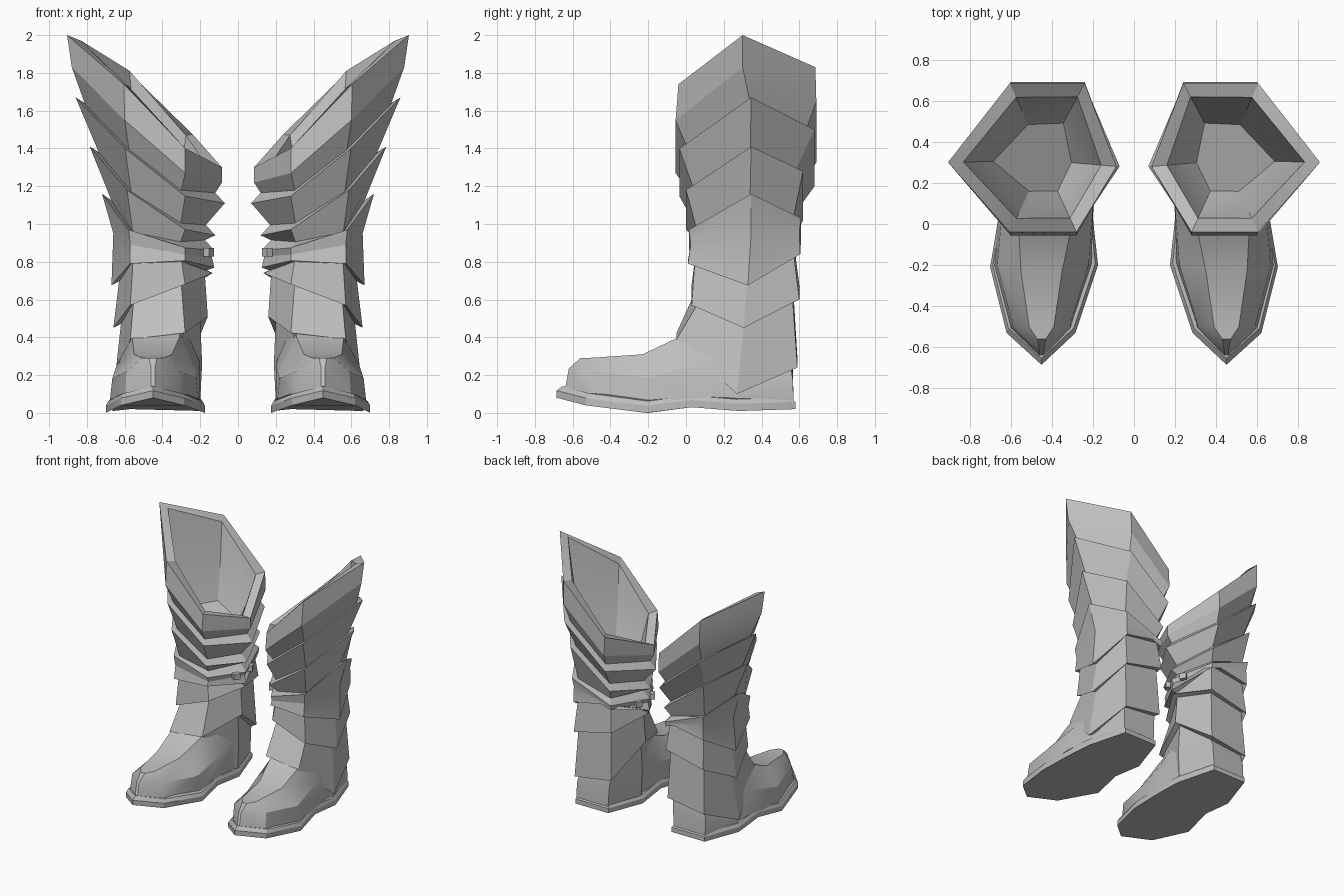
import bpy, bmesh, math
from mathutils import Matrix, Vector

if "Cube" in bpy.data.objects:
    bpy.data.objects.remove(bpy.data.objects["Cube"])

mat = bpy.data.materials.new("grey_leather")
mat.diffuse_color = (0.52, 0.52, 0.52, 1)
mat.use_nodes = True
mat.node_tree.nodes["Principled BSDF"].inputs["Base Color"].default_value = mat.diffuse_color


def finish(name, bm, angle=25):
    """Turn a bmesh of the right-hand part into a mirrored object."""
    bmesh.ops.recalc_face_normals(bm, faces=bm.faces)
    me = bpy.data.meshes.new(name)
    bm.to_mesh(me)
    bm.free()
    me.materials.append(mat)
    ob = bpy.data.objects.new(name, me)
    bpy.context.collection.objects.link(ob)
    mod = ob.modifiers.new("pair", 'MIRROR')
    mod.use_mirror_merge = False
    bpy.context.view_layer.objects.active = ob
    ob.select_set(True)
    bpy.ops.object.shade_smooth_by_angle(angle=math.radians(angle))
    ob.select_set(False)


def loft(name, rings, angle=25):
    """Skin a list of equal-length rings and cap both ends."""
    bm = bmesh.new()
    vs = [[bm.verts.new(p) for p in r] for r in rings]
    n = len(rings[0])
    for a, b in zip(vs, vs[1:]):
        for i in range(n):
            j = (i + 1) % n
            bm.faces.new((a[i], a[j], b[j], b[i]))
    bm.faces.new(vs[0])
    bm.faces.new(vs[-1])
    finish(name, bm, angle)


def hexa(xo, xi, yf, yb, zo, zf, zi, k=.13, back=.1):
    """Six-sided ring from outer/inner x, front/back y and outer/front/inner height."""
    fo = .48 + .137 * xo
    fi, bi = max(.28, xi + .1), max(.24, xi + .09)
    yo = .30 if zo > 1.75 else min(.345, .26 + .1 * zo)
    zb = zf + back
    pts = ((xo, yo, zo), (fo, yf, zf), (fi, yf, zi + k * (zf - zi)),
           (xi, .28, zi), (bi, yb, zi + (k + .1) * (zb - zi)), (fo, yb, zb))
    return [Vector(p) for p in pts]


def tuck(ring, d, dz_out, dz_in):
    """Copy of a ring pulled toward the leg axis and shifted in height."""
    xo, xi = ring[0].x, ring[3].x
    out = []
    for p in ring:
        step = (Vector((.44, .31)) - p.xy).normalized() * d
        t = (xo - p.x) / (xo - xi)
        out.append(p + Vector((step.x, step.y, dz_out + (dz_in - dz_out) * t)))
    return out


# Cuff with a hollow bowl inside
cuff = hexa(.905, .085, -.04, .685, 2.0, 1.74, 1.30, k=.23, back=.09)
leg = [tuck(cuff, .22, -.78, -.24), tuck(cuff, .13, -.40, -.14),
       tuck(cuff, .075, -.03, 0), cuff,
       hexa(.88, .085, -.055, .69, 1.83, 1.55, 1.22, k=.15)]

# Upper tiers, each flaring up and out over the one below
for rim in (hexa(.86, .07, -.035, .68, 1.67, 1.40, 1.11),
            hexa(.785, .12, 0, .62, 1.41, 1.18, .94),
            hexa(.72, .125, .015, .61, 1.16, .97, .86, back=.06)):
    leg += [tuck(rim, .05, -.035, .055), rim]

# Strap tier, lower tier and ankle guard, each overhanging the one below
leg.append(hexa(.66, .14, .025, .60, .95, .89, .83, back=.07))
for rim in (hexa(.67, .125, .01, .605, .675, .79, .77, k=1.8, back=.05),
            hexa(.66, .135, .03, .60, .45, .57, .74, k=.35, back=.03),
            hexa(.66, .16, -.05, .59, .10, .39, .51, k=.72, back=-.15)):
    leg += [rim, tuck(rim, .04, .02, -.015)]

# Heel wall down to the sole
leg += [hexa(.64, .19, .05, .565, .09, .20, .26, back=-.02),
        hexa(.645, .20, .06, .57, .06, .06, .06, back=0)]
loft("leg_tiers", leg, 22)


# Foot: base, side band and top row at each station as (y, centre x, half width, z)
foot = []
for s in (((-.645, .45, .01, .10), (-.62, .45, .01, .235), (-.56, .45, .02, .29)),
          ((-.51, .455, .145, .075), (-.49, .45, .14, .22), (-.50, .45, .06, .292)),
          ((-.20, .443, .237, .05), (-.20, .443, .222, .185), (-.23, .45, .10, .31)),
          ((.04, .435, .225, .08), (.08, .42, .22, .26), (-.04, .435, .125, .40)),
          ((.30, .42, .21, .08), (.25, .405, .195, .30), (.12, .42, .12, .50))):
    foot.append([(c - w, y, z) for y, c, w, z in s]
                + [(c + w, y, z) for y, c, w, z in reversed(s)])
loft("foot_upper", foot, 28)


# Sole: outline as (x, y, bottom z), raised to a wall and an inset lip
outline = ((.45, -.685, .08), (.285, -.53, .04), (.175, -.20, 0), (.20, .03, .03),
           (.185, .28, .01), (.28, .58, .02), (.57, .58, .02), (.665, .28, .01),
           (.66, .03, .03), (.70, -.21, 0), (.62, -.53, .04))
mid = Vector((.44, -.05))
sole = []
for k, rise in ((1, 0), (1, .038), (.95, .062)):
    sole.append([(mid.x + (x - mid.x) * k, mid.y + (y - mid.y) * k, z + rise)
                 for x, y, z in outline])
loft("sole", sole)


# Small strap buckles on the inner side
for name, y, turn in (("front_buckle", .20, -58), ("back_buckle", .38, 62)):
    bm = bmesh.new()
    m = (Matrix.Translation((.155, y, .85)) @ Matrix.Rotation(math.radians(turn), 4, 'Z')
         @ Matrix.Diagonal((.05, .035, .045, 1)))
    bmesh.ops.create_cube(bm, size=1, matrix=m)
    finish(name, bm)
